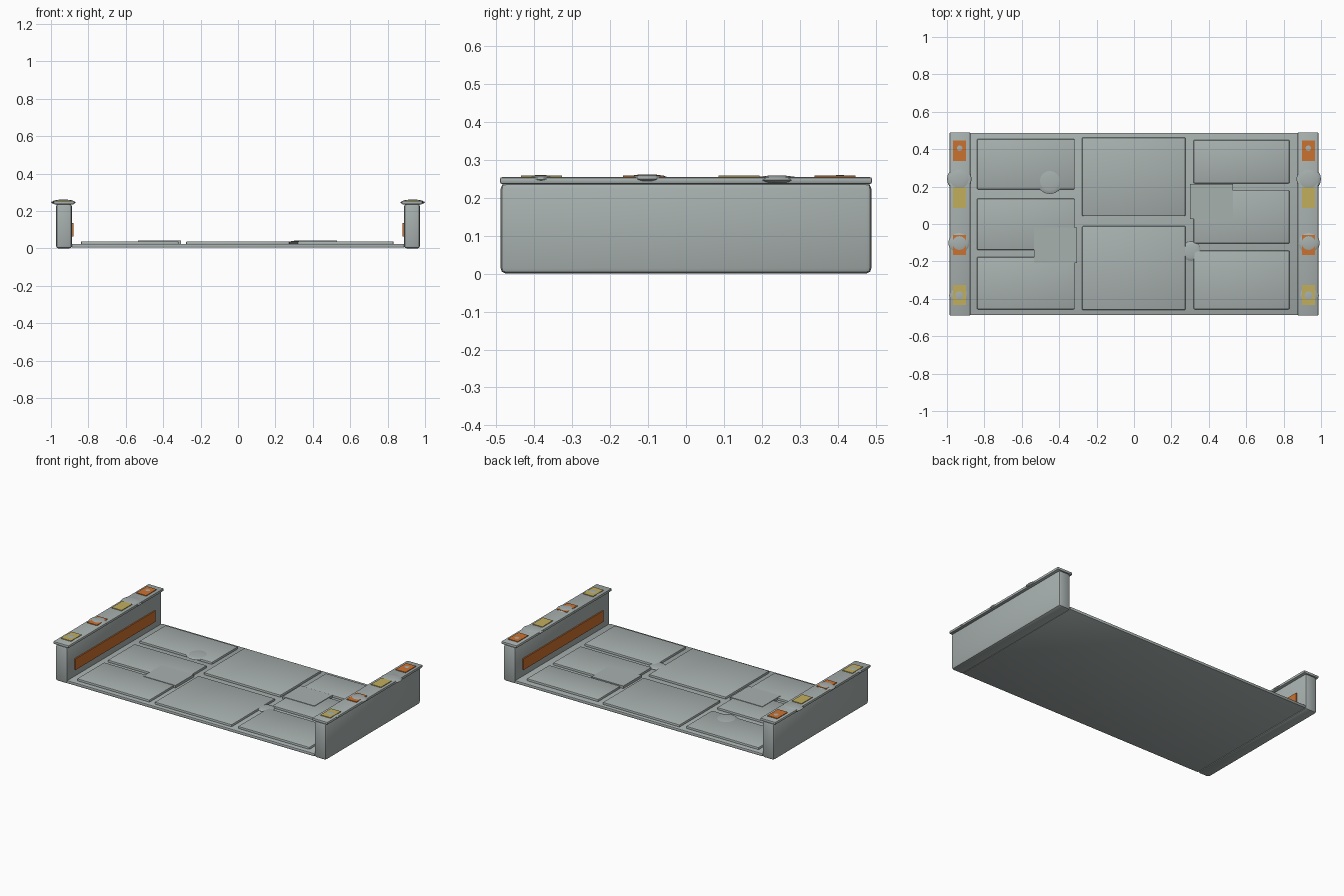
import bpy
import bmesh

cube = bpy.data.objects.get("Cube")
if cube:
    bpy.data.objects.remove(cube, do_unlink=True)


def material(name, rgb):
    m = bpy.data.materials.new(name)
    m.use_nodes = True
    m.diffuse_color = (*rgb, 1)
    m.node_tree.nodes["Principled BSDF"].inputs["Base Color"].default_value = (*rgb, 1)
    return m


GREY = material("hull grey", (0.39, 0.44, 0.43))
ORANGE = material("orange", (0.60, 0.17, 0.03))
YELLOW = material("yellow", (0.54, 0.43, 0.11))
parts = []


def finish(name, bm, mat):
    mesh = bpy.data.meshes.new(name)
    bm.to_mesh(mesh)
    bm.free()
    mesh.materials.append(mat)
    ob = bpy.data.objects.new(name, mesh)
    bpy.context.collection.objects.link(ob)
    parts.append(ob)


def box(name, x, y, z, mat=GREY, bevel=0.0):
    """Box spanning the given (low, high) ranges, with rounded edges."""
    bm = bmesh.new()
    bmesh.ops.create_cube(bm, size=1)
    for v in bm.verts:
        v.co = [lo + (c + 0.5) * (hi - lo) for c, (lo, hi) in zip(v.co, (x, y, z))]
    if bevel:
        bmesh.ops.bevel(bm, geom=bm.edges[:], offset=bevel, segments=2,
                        profile=0.5, affect='EDGES')
    finish(name, bm, mat)


def dome(name, centre, radius, height):
    """Flattened ball half sunk into the surface below it."""
    bm = bmesh.new()
    bmesh.ops.create_uvsphere(bm, u_segments=16, v_segments=8, radius=1)
    for v in bm.verts:
        v.co = (centre[0] + v.co.x * radius, centre[1] + v.co.y * radius,
                centre[2] + v.co.z * height)
    finish(name, bm, GREY)


# Floor slab
box("floor", (-0.89, 0.89), (-0.487, 0.487), (0.004, 0.024), bevel=0.006)

# Raised floor panels: column x range, then the y range of each panel
columns = [
    ("left", (0.318, 0.832), [(0.217, 0.449), (-0.104, 0.18), (-0.456, -0.143)]),
    ("middle", (-0.278, 0.276), [(0.042, 0.463), (-0.46, -0.011)]),
    ("right", (-0.84, -0.317), [(0.185, 0.455), (-0.139, 0.136), (-0.456, -0.176)]),
]
for label, xs, rows in columns:
    for i, ys in enumerate(rows):
        box(f"floor_panel_{label}_{i + 1}", xs, ys, (0.015, 0.038), bevel=0.007)

# Thin hatch plates bridging the panels, and two low covers
box("hatch_plate_right", (-0.535, -0.304), (-0.208, -0.02), (0.02, 0.041))
box("hatch_plate_left", (0.30, 0.53), (0.028, 0.215), (0.02, 0.041))
dome("floor_cover_back", (-0.45, 0.23, 0.033), 0.07, 0.008)
dome("floor_cover_middle", (0.305, -0.145, 0.031), 0.052, 0.008)

for side, s in (("left", 1), ("right", -1)):
    def span(a, b):
        return tuple(sorted((s * a, s * b)))

    # Side wall with its overhanging cap
    box(f"{side}_wall", span(0.888, 0.973), (-0.488, 0.488), (0, 0.238), bevel=0.014)
    box(f"{side}_cap", span(0.875, 0.986), (-0.49, 0.49), (0.236, 0.254), bevel=0.006)

    # Long light strip on the inner face
    box(f"{side}_light_strip", span(0.88, 0.90), (-0.41, 0.41), (0.065, 0.137), ORANGE)

    # Row of coloured pads along the cap
    for i, (y, mat) in enumerate(((-0.38, YELLOW), (-0.112, ORANGE),
                                  (0.14, YELLOW), (0.392, ORANGE))):
        box(f"{side}_cap_pad_{i + 1}", span(0.897, 0.968),
            (y - 0.054, y + 0.054), (0.25, 0.2585), mat)

    # Low studs: the widest one pokes past the cap edges
    dome(f"{side}_stud_wide", (s * 0.934, 0.24, 0.246), 0.066, 0.0125)
    dome(f"{side}_stud_middle", (s * 0.934, -0.102, 0.249), 0.059, 0.0125)
    dome(f"{side}_stud_front", (s * 0.934, -0.382, 0.248), 0.055, 0.0115)
    dome(f"{side}_stud_back", (s * 0.932, 0.405, 0.249), 0.035, 0.0105)

# Smooth the rounded edges while keeping hard corners
bpy.ops.object.select_all(action='DESELECT')
for ob in parts:
    ob.select_set(True)
bpy.context.view_layer.objects.active = parts[0]
bpy.ops.object.shade_smooth_by_angle(angle=0.6)
